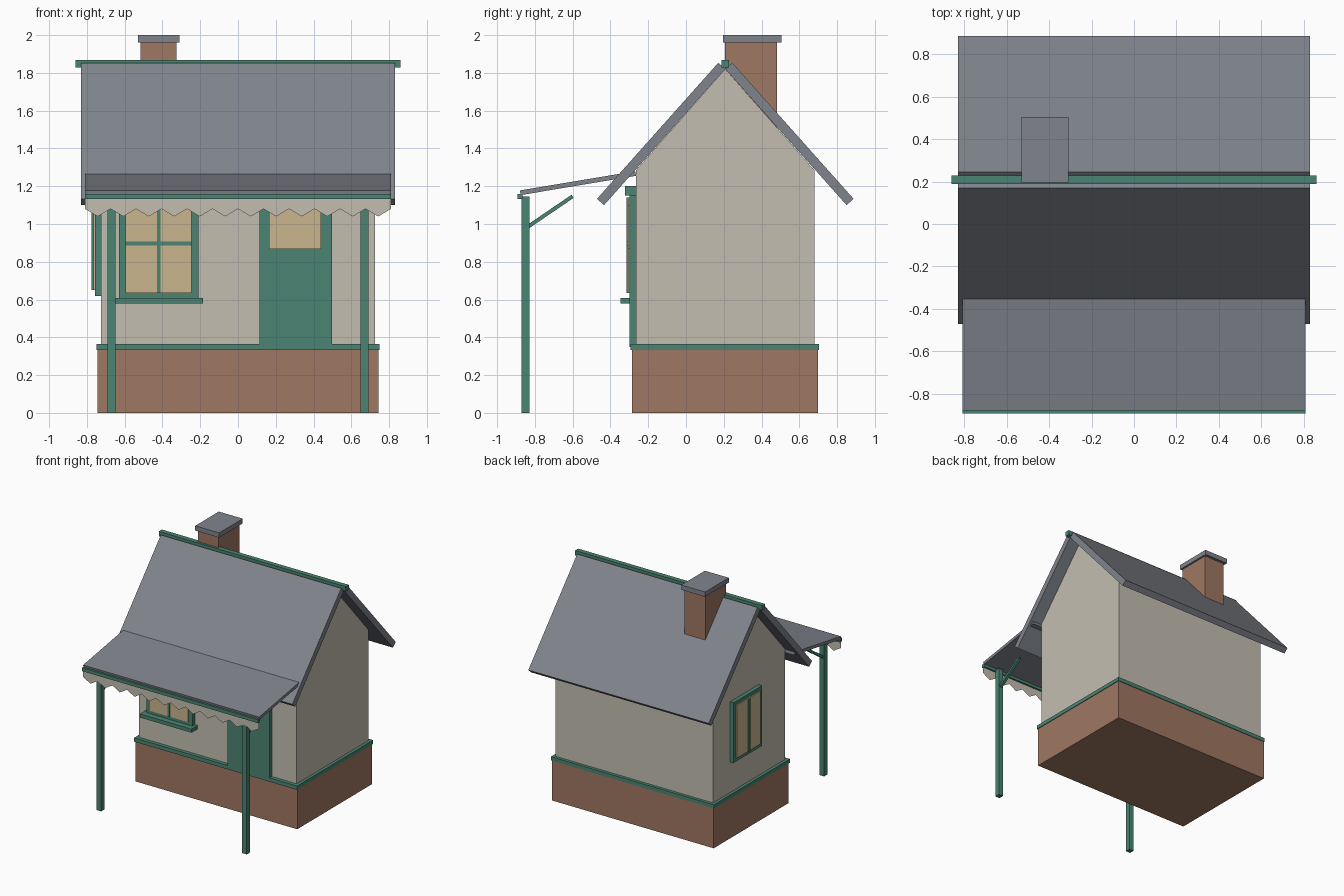
import bpy
import bmesh
import math
from mathutils import Vector

cube = bpy.data.objects.get("Cube")
if cube:
    bpy.data.objects.remove(cube, do_unlink=True)


def srgb(h):
    out = []
    for i in (0, 2, 4):
        c = int(h[i:i + 2], 16) / 255
        out.append(c / 12.92 if c <= 0.04045 else ((c + 0.055) / 1.055) ** 2.4)
    return (*out, 1.0)


def material(name, hexcode):
    m = bpy.data.materials.new(name)
    m.use_nodes = True
    m.diffuse_color = srgb(hexcode)
    bsdf = m.node_tree.nodes["Principled BSDF"]
    bsdf.inputs["Base Color"].default_value = m.diffuse_color
    bsdf.inputs["Roughness"].default_value = 0.9
    return m


CREAM = material("cream plaster", "c4beb0")
BRICK = material("red brick", "9f7762")
SLATE = material("grey slate", "80848c")
GREEN = material("green paint", "4b8472")
GLASS = material("warm glass", "cab68d")


def finish(name, bm, mat):
    bmesh.ops.recalc_face_normals(bm, faces=bm.faces)
    mesh = bpy.data.meshes.new(name)
    bm.to_mesh(mesh)
    bm.free()
    mesh.materials.append(mat)
    obj = bpy.data.objects.new(name, mesh)
    bpy.context.collection.objects.link(obj)
    return obj


def box(name, mat, x, y, z):
    """Box from (min, max) ranges."""
    bm = bmesh.new()
    bmesh.ops.create_cube(bm, size=1)
    for v in bm.verts:
        v.co = Vector([r[0] if c < 0 else r[1] for r, c in zip((x, y, z), v.co)])
    return finish(name, bm, mat)


def prism(name, mat, profile, x0, x1):
    """Extrude a (y, z) profile along x."""
    bm = bmesh.new()
    face = bm.faces.new([bm.verts.new((x0, y, z)) for y, z in profile])
    ext = bmesh.ops.extrude_face_region(bm, geom=[face])["geom"]
    for v in ext:
        if isinstance(v, bmesh.types.BMVert):
            v.co.x = x1
    return finish(name, bm, mat)


def slab(name, mat, start, end, thick, x0, x1):
    """Board between two (y, z) points, thickened to the left of its direction."""
    a, b = Vector(start), Vector(end)
    d = (b - a).normalized()
    n = Vector((-d.y, d.x)) * thick
    return prism(name, mat, [a, b, b + n, a + n], x0, x1)


# Plinth, trim and gabled walls
MID = 0.208
box("brick_base", BRICK, (-0.745, 0.745), (-0.285, 0.7), (0, 0.335))
box("base_trim", GREEN, (-0.75, 0.75), (-0.295, 0.705), (0.333, 0.365))
prism("walls", CREAM, [(-0.265, 0.35), (0.68, 0.35), (0.68, 1.285), (MID, 1.82), (-0.265, 1.285)],
      -0.725, 0.725)

# Roof slabs and ridge
slab("roof_front", SLATE, (MID, 1.82), (MID - 0.642, 1.1), -0.05, -0.83, 0.83)
slab("roof_back", SLATE, (MID, 1.82), (MID + 0.642, 1.1), 0.05, -0.83, 0.83)
box("ridge_beam", GREEN, (-0.86, 0.86), (MID - 0.02, MID + 0.02), (1.828, 1.868))

# Chimney
box("chimney", BRICK, (-0.515, -0.325), (0.207, 0.482), (1.5, 1.965))
box("chimney_cap", SLATE, (-0.53, -0.31), (0.195, 0.505), (1.96, 2.0))

# Awning with beam, posts and braces
slab("awning", SLATE, (-0.875, 1.153), (-0.265, 1.255), 0.025, -0.81, 0.81)
box("awning_beam", GREEN, (-0.81, 0.81), (-0.893, -0.865), (1.132, 1.16))
for side, s in (("left", 1), ("right", -1)):
    box(side + "_post", GREEN, (s * 0.67 - 0.021, s * 0.67 + 0.021), (-0.872, -0.828), (0, 1.145))
    slab(side + "_brace", GREEN, (-0.83, 0.978), (-0.595, 1.138), 0.02,
         s * 0.67 - 0.012, s * 0.67 + 0.012)

# Zigzag valance
TEETH = 12
bm = bmesh.new()
step = 1.62 / TEETH
top = [bm.verts.new((-0.81 + i * step / 2, -0.88, 1.135)) for i in range(2 * TEETH + 1)]
low = [bm.verts.new((v.co.x, -0.88, 1.04 if i % 2 else 1.08)) for i, v in enumerate(top)]
for i in range(2 * TEETH):
    bm.faces.new((low[i], low[i + 1], top[i + 1], top[i]))
finish("valance", bm, CREAM)

# Front window
FRONT = -0.265
box("front_window_frame", GREEN, (-0.63, -0.21), (-0.3, FRONT), (0.6, 1.16))
box("front_window_glass", GLASS, (-0.595, -0.245), (-0.308, -0.3), (0.635, 1.14))
box("front_window_upright", GREEN, (-0.43, -0.41), (-0.315, -0.3), (0.635, 1.14))
box("front_window_crossbar", GREEN, (-0.595, -0.245), (-0.315, -0.3), (0.885, 0.908))
box("front_window_sill", GREEN, (-0.66, -0.185), (-0.348, FRONT), (0.578, 0.608))
box("front_window_lintel", GREEN, (-0.65, -0.19), (-0.322, FRONT), (1.15, 1.2))

# Door
box("door", GREEN, (0.113, 0.498), (-0.3, FRONT), (0.35, 1.15))
box("door_glass", GLASS, (0.165, 0.44), (-0.308, -0.3), (0.868, 1.1))
box("door_lintel", GREEN, (0.1, 0.51), (-0.322, FRONT), (1.15, 1.2))

# Side window on the right wall
box("side_window_frame", GREEN, (-0.757, -0.725), (0.08, 0.455), (0.62, 1.12))
box("side_window_glass", GLASS, (-0.766, -0.757), (0.112, 0.423), (0.65, 1.09))
box("side_window_upright", GREEN, (-0.775, -0.757), (0.256, 0.28), (0.65, 1.09))
